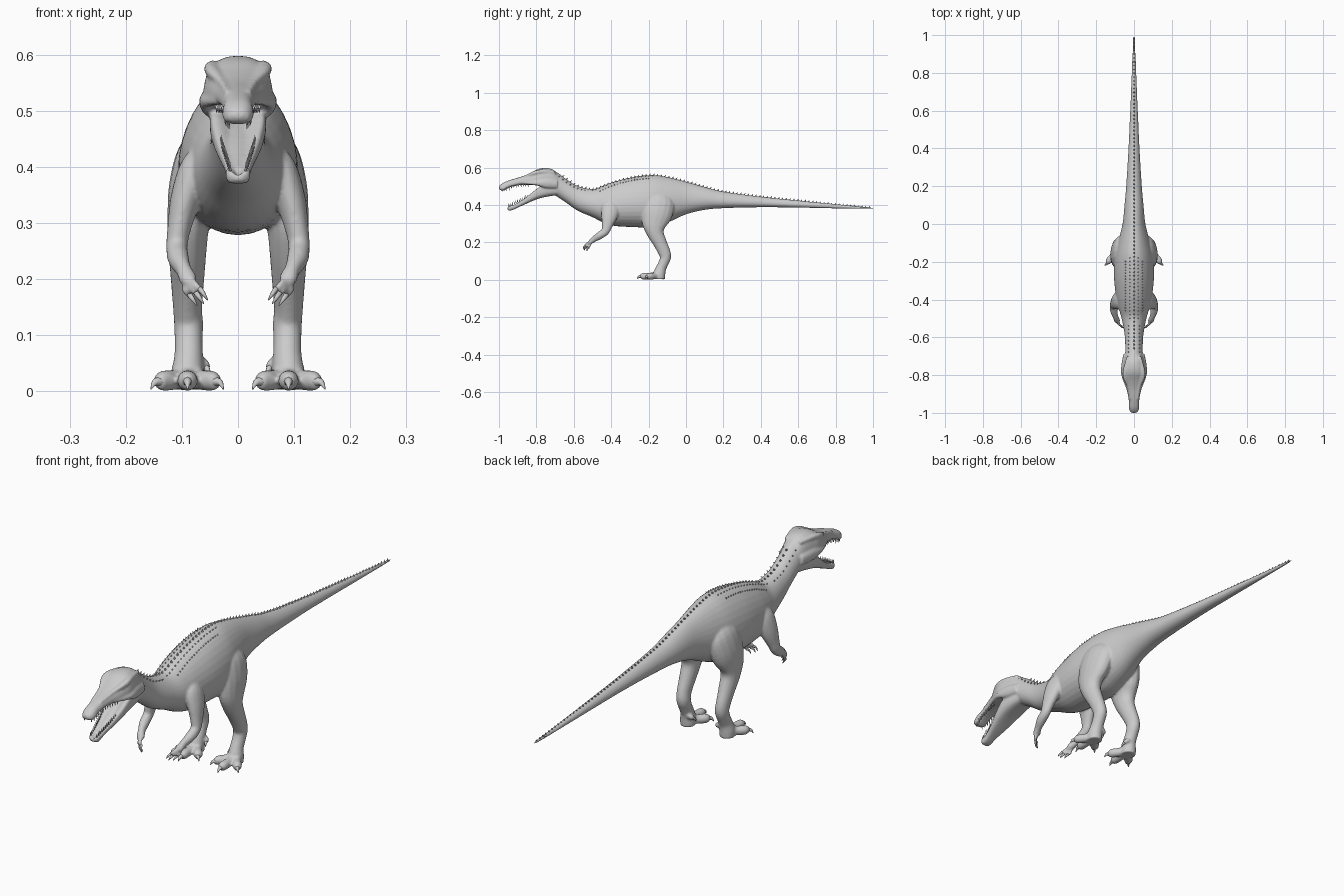
import bpy, bmesh, math
from mathutils import Vector, Matrix
from mathutils.bvhtree import BVHTree


def spline(pts, sub):
    """Catmull-Rom through tuples of any size."""
    out, n = [], len(pts)
    for i in range(n - 1):
        p0, p1, p2, p3 = pts[max(i - 1, 0)], pts[i], pts[i + 1], pts[min(i + 2, n - 1)]
        for k in range(sub):
            t = k / sub
            out.append([0.5 * (2 * b + (c - a) * t + (2 * a - 5 * b + 4 * c - d) * t * t
                               + (3 * b - a - 3 * c + d) * t ** 3)
                        for a, b, c, d in zip(p0, p1, p2, p3)])
    out.append(list(pts[-1]))
    return out


def finish(name, bm):
    bmesh.ops.recalc_face_normals(bm, faces=bm.faces)
    me = bpy.data.meshes.new(name)
    bm.to_mesh(me)
    bm.free()
    for p in me.polygons:
        p.use_smooth = True
    ob = bpy.data.objects.new(name, me)
    bpy.context.collection.objects.link(ob)
    return ob


def loft(bm, rings):
    rows = [[bm.verts.new(p) for p in r] for r in rings]
    n = len(rows[0])
    for a, b in zip(rows, rows[1:]):
        for i in range(n):
            bm.faces.new((a[i], a[(i + 1) % n], b[(i + 1) % n], b[i]))
    bm.faces.new(rows[0])
    bm.faces.new(rows[-1])


def slices(name, stations, n=32, pear=0.0, sq=1.0, dip=0.0):
    """Upright sections: (y, top, bottom, half width)."""
    rings = []
    for y, top, bot, hw in spline(stations, 5):
        mid, h, ring = (top + bot) / 2, max((top - bot) / 2, .001), []
        for i in range(n):
            a = 2 * math.pi * i / n
            c = math.copysign(abs(math.cos(a)) ** sq, math.cos(a))
            s = math.copysign(abs(math.sin(a)) ** sq, math.sin(a))
            z = mid + h * s
            if dip and s > 0:
                z -= dip * h * (1 - abs(c)) * 1.6
            ring.append((hw * c * (1 - pear * s), y, z))
        rings.append(ring)
    bm = bmesh.new()
    loft(bm, rings)
    return finish(name, bm)


def tube(bm, pts, n=16, sub=4, side=1):
    """Limb along points (x, y, z, side radius, depth radius)."""
    path = spline(pts, sub)
    cs = [Vector((p[0] * side, p[1], p[2])) for p in path]
    rings = []
    for i, p in enumerate(path):
        t = (cs[min(i + 1, len(cs) - 1)] - cs[max(i - 1, 0)]).normalized()
        u = (Vector((1, 0, 0)) - t * t.x).normalized()
        v = t.cross(u)
        rings.append([cs[i] + u * p[3] * math.cos(2 * math.pi * k / n)
                      + v * p[4] * math.sin(2 * math.pi * k / n) for k in range(n)])
    loft(bm, rings)


def cone(bm, p, q, r, n=6):
    p, q = Vector(p), Vector(q)
    m = Matrix.Translation((p + q) / 2) @ (q - p).to_track_quat('Z', 'Y').to_matrix().to_4x4()
    bmesh.ops.create_cone(bm, cap_ends=True, segments=n, radius1=r, radius2=r * .1,
                          depth=(q - p).length, matrix=m)


def limb(name, *paths):
    """Both sides of one limb in one object."""
    bm = bmesh.new()
    for s in (1, -1):
        for p in paths:
            tube(bm, p, side=s)
    return finish(name, bm)


# Trunk, neck and tail
trunk = slices("body", [
    (-.74, .592, .475, .045), (-.69, .575, .445, .046), (-.64, .538, .412, .046), (-.58, .502, .37, .05),
    (-.50, .485, .335, .065), (-.44, .505, .305, .082), (-.38, .526, .288, .095), (-.28, .55, .282, .105),
    (-.18, .56, .28, .102), (-.10, .55, .305, .085), (0, .525, .35, .06), (.1, .497, .374, .05),
    (.2, .472, .383, .041), (.4, .445, .388, .029), (.6, .424, .386, .02), (.8, .405, .382, .012),
    (.93, .393, .38, .007), (.99, .388, .38, .005)], pear=.14)
tree = BVHTree.FromObject(trunk, bpy.context.evaluated_depsgraph_get())

# Skull and lower jaw
skull = slices("skull", [
    (-.67, .55, .46, .04), (-.71, .588, .475, .05), (-.75, .598, .487, .057), (-.79, .592, .503, .06),
    (-.83, .572, .507, .052), (-.87, .555, .508, .04), (-.91, .543, .503, .031), (-.945, .532, .493, .026),
    (-.975, .52, .477, .027), (-.993, .507, .48, .02), (-1.0, .498, .488, .009)], pear=.15, sq=.75)
jaw = slices("lower_jaw", [
    (-.67, .52, .455, .038), (-.73, .525, .447, .048), (-.78, .515, .436, .05), (-.82, .482, .422, .045),
    (-.86, .447, .404, .035), (-.90, .42, .386, .025), (-.925, .408, .374, .022), (-.945, .402, .37, .021),
    (-.955, .395, .377, .01)], sq=.6, dip=.75)
brow = limb("brow_and_cheek",
            [(.03, -.70, .575, .008, .008), (.045, -.77, .578, .012, .012), (.046, -.81, .571, .013, .011),
             (.03, -.86, .552, .007, .007), (.018, -.93, .532, .005, .005)],
            [(.042, -.69, .51, .014, .022), (.054, -.75, .515, .013, .024), (.057, -.80, .517, .01, .012),
             (.035, -.87, .517, .006, .006)])
tongue_bm = bmesh.new()
tube(tongue_bm, [(0, -.76, .478, .025, .012), (0, -.83, .443, .022, .01), (0, -.89, .408, .014, .008),
                 (0, -.92, .395, .005, .004)])
tongue = finish("tongue", tongue_bm)

# Arms with three fingers
arms = limb("arm",
            [(.06, -.39, .42, .025, .03), (.077, -.40, .39, .03, .05), (.094, -.41, .34, .027, .043),
             (.105, -.422, .29, .021, .029), (.109, -.433, .258, .019, .022), (.106, -.463, .236, .019, .02),
             (.097, -.493, .217, .014, .016), (.089, -.512, .201, .016, .012), (.085, -.52, .193, .009, .007)],
            *[[(.089, -.505, .205, .007, .007), (x, y, z, .006, .006), (x - .008, y - .004, z - .008, .005, .005)]
              for x, y, z in ((.075, -.535, .19), (.082, -.53, .183), (.094, -.517, .18))])

# Legs with three spread toes and a small inner toe
legs = limb("leg",
            [(.045, -.14, .46, .03, .05), (.06, -.145, .42, .048, .085), (.077, -.155, .36, .047, .085),
             (.088, -.168, .30, .038, .068), (.09, -.163, .25, .034, .046), (.09, -.14, .2, .03, .037),
             (.09, -.117, .15, .026, .033), (.088, -.11, .12, .026, .03), (.088, -.12, .09, .025, .027),
             (.088, -.134, .06, .026, .028), (.09, -.143, .03, .03, .033), (.09, -.145, .004, .03, .033)],
            *[[(.09, -.14, .03, .022, .022), ((.09 + x) / 2, (y - .14) / 2, .021, .017, .018),
               (x, y, .019, .018, .018), (x * 1.08 - .0072, y - .016, .015, .008, .011)]
              for x, y in ((.09, -.228), (.133, -.196), (.047, -.196))],
            [(.075, -.12, .055, .012, .012), (.06, -.122, .048, .01, .01), (.056, -.13, .042, .007, .007)])

# Fuse all flesh into one smooth skin
for o in (trunk, skull, jaw, brow, tongue, arms, legs):
    o.select_set(True)
bpy.context.view_layer.objects.active = trunk
bpy.ops.object.join()
rm = trunk.modifiers.new("fuse", 'REMESH')
rm.mode, rm.voxel_size, rm.use_smooth_shade = 'VOXEL', .0045, True
sm = trunk.modifiers.new("soften", 'SMOOTH')
sm.factor, sm.iterations = .5, 4

# Claws
bm = bmesh.new()
for s in (1, -1):
    for x, y, dx, dy in ((.09, -.238, 0, -.024), (.138, -.205, .017, -.014), (.042, -.205, -.016, -.014)):
        tube(bm, [(x, y, .018, .009, .009), (x + dx * .6, y + dy * .6, .016, .006, .006),
                  (x + dx, y + dy, .004, .001, .001)], 8, side=s)
    for x, y, z in ((.068, -.537, .183), (.075, -.532, .176), (.087, -.519, .173)):
        tube(bm, [(x, y, z, .005, .005), (x - .006, y - .01, z - .008, .004, .004),
                  (x - .014, y - .01, z - .02, .001, .001)], 8, side=s)
    tube(bm, [(.057, -.128, .043, .006, .006), (.053, -.137, .036, .004, .004),
              (.052, -.14, .027, .001, .001)], 8, side=s)
finish("claws", bm)

# Teeth along both jaws
bm = bmesh.new()
for s in (1, -1):
    for i in range(12):
        t = i / 11
        y = -.985 + .14 * t
        x = s * (.016 + .006 * min(1, t * 6) + .016 * t * t)
        z = .487 + .024 * min(1, t * 1.6)
        cone(bm, (x, y, z), (x, y + .002, z - (.02 if i < 4 else .015)), .0035)
        y = -.945 + .1 * t
        x = s * (.014 + .016 * t)
        z = .393 + .048 * t
        cone(bm, (x, y, z), (x, y - .003, z + .016), .003)
finish("teeth", bm)

# Eyes
bm = bmesh.new()
for s in (1, -1):
    bmesh.ops.create_uvsphere(bm, u_segments=14, v_segments=8, radius=.009,
                              matrix=Matrix.Translation((s * .049, -.795, .556)))
finish("eyes", bm)

# Rows of small scutes on neck, back and tail
bm = bmesh.new()
rows = [(0, -.66, .98, 82, .008)] + [(s * x, a, b, n, .006) for s in (1, -1) for x, a, b, n in
                                     ((.045, -.46, -.2, 18), (.022, -.5, -.18, 18), (.028, -.7, -.54, 9))]
for x, y0, y1, n, h in rows:
    for i in range(n):
        y = y0 + (y1 - y0) * i / (n - 1)
        hit, nor, _, _ = tree.ray_cast(Vector((x, y, 1)), Vector((0, 0, -1)))
        if hit:
            k = h * (1 if y < .7 else .75)
            cone(bm, hit - nor * .003, hit + nor * k + Vector((0, k * .5, 0)), k * .7, 5)
finish("back_scutes", bm)

# Tail tip
bm = bmesh.new()
cone(bm, (0, .93, .387), (0, 1.0, .383), .006, 10)
finish("tail_tip", bm)
